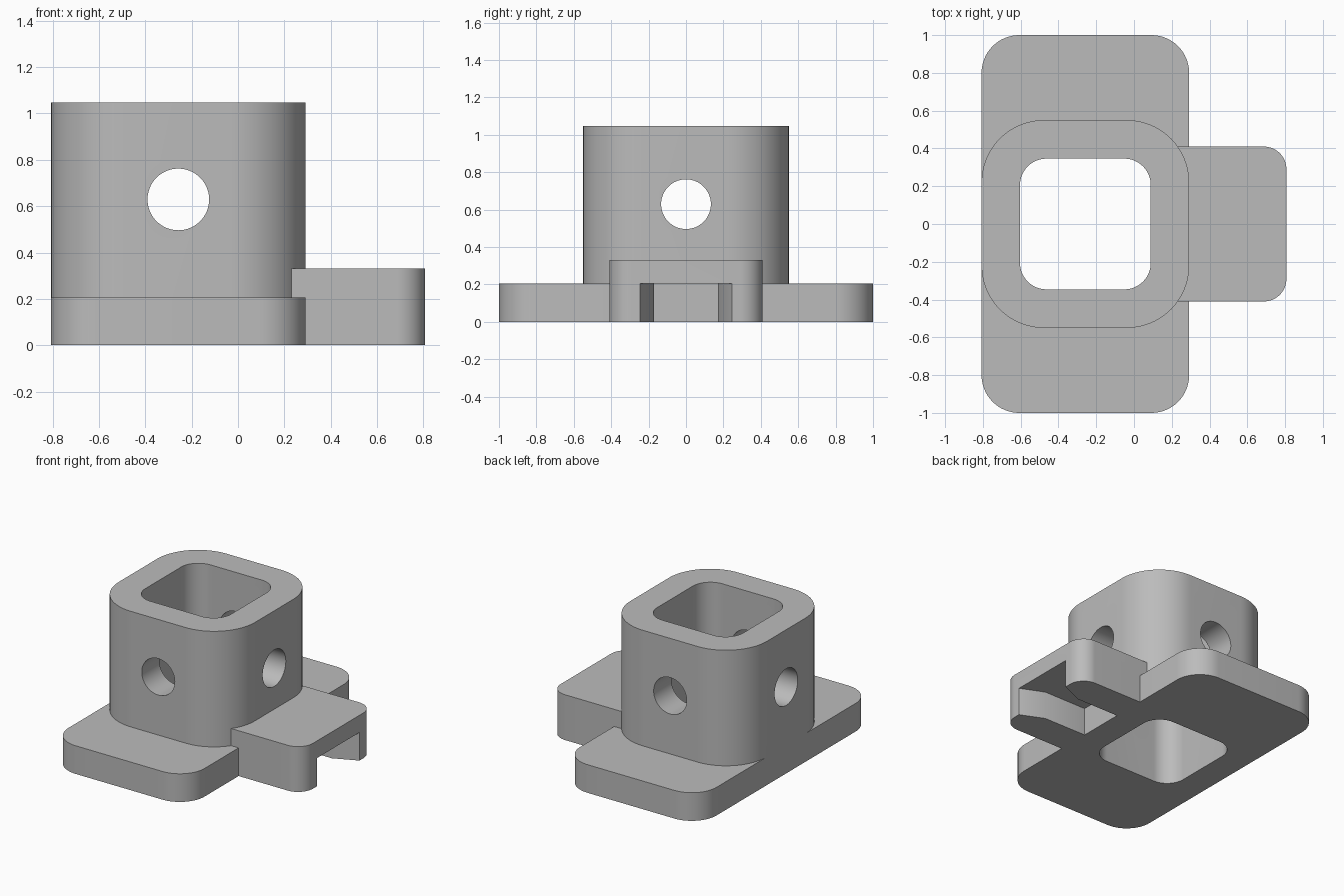
import bpy, bmesh, math

if "Cube" in bpy.data.objects:
    bpy.data.objects.remove(bpy.data.objects["Cube"])

grey = bpy.data.materials.new("plain_grey")
grey.diffuse_color = (0.5, 0.5, 0.5, 1)
grey.use_nodes = True
grey.node_tree.nodes["Principled BSDF"].inputs["Base Color"].default_value = grey.diffuse_color


def prism(name, outline, z0, z1):
    """Extrude a counter-clockwise outline from z0 to z1."""
    bm = bmesh.new()
    low = [bm.verts.new((x, y, z0)) for x, y in outline]
    high = [bm.verts.new((x, y, z1)) for x, y in outline]
    n = len(outline)
    bm.faces.new(low[::-1])
    bm.faces.new(high)
    for i in range(n):
        j = (i + 1) % n
        bm.faces.new((low[i], low[j], high[j], high[i]))
    mesh = bpy.data.meshes.new(name)
    bm.to_mesh(mesh)
    bm.free()
    mesh.materials.append(grey)
    ob = bpy.data.objects.new(name, mesh)
    bpy.context.collection.objects.link(ob)
    return ob


def rounded(x0, x1, hy, r_right, r_left, steps=16):
    """Rectangle outline, symmetric in y, with rounded corners."""
    pts = []
    corners = [(x1, hy, r_right, -1, -1), (x0, hy, r_left, 1, -1),
               (x0, -hy, r_left, 1, 1), (x1, -hy, r_right, -1, 1)]
    for k, (x, y, r, sx, sy) in enumerate(corners):
        if r == 0:
            pts.append((x, y))
            continue
        for i in range(steps + 1):
            a = math.pi / 2 * (k + i / steps)
            pts.append((x + sx * r + r * math.cos(a), y + sy * r + r * math.sin(a)))
    return pts


def boolean(target, tool, operation):
    mod = target.modifiers.new("bool", 'BOOLEAN')
    mod.operation = operation
    mod.solver = 'EXACT'
    mod.object = tool
    bpy.context.view_layer.objects.active = target
    bpy.ops.object.modifier_apply(modifier=mod.name)
    bpy.data.objects.remove(tool, do_unlink=True)


X0, X1, XE = -0.807, 0.292, 0.807     # plate left, plate right, tab end
CX = (X0 + X1) / 2                    # tower axis
PLATE_Z = 0.205

# Base plate, tower and side tab
body = prism("socket_bracket", rounded(X0, X1, 1.0, 0.2, 0.2), 0, PLATE_Z)
tower = prism("tower", rounded(X0, X1, 0.55, 0.33, 0.33, 24), 0.1, 1.047)
tab = prism("side_tab", rounded(0.15, XE, 0.41, 0.12, 0), 0, 0.33)

# Flared slot under the tab
slot = prism("slot_cutter", [(0.2, -0.17), (0.637, -0.17), (XE, -0.245), (0.9, -0.245),
                             (0.9, 0.245), (XE, 0.245), (0.637, 0.17), (0.2, 0.17)],
             -0.1, PLATE_Z)
boolean(tab, slot, 'DIFFERENCE')

boolean(body, tower, 'UNION')
boolean(body, tab, 'UNION')

# Square bore through tower and plate
bore = prism("bore_cutter", rounded(CX - 0.346, CX + 0.346, 0.346, 0.14, 0.14), -0.2, 1.3)
boolean(body, bore, 'DIFFERENCE')

# Round cross holes along x and y
for rot in ((math.pi / 2, 0, 0), (0, math.pi / 2, 0)):
    bpy.ops.mesh.primitive_cylinder_add(vertices=64, radius=0.133, depth=1.6,
                                        location=(CX, 0, 0.629), rotation=rot)
    pin = bpy.context.object
    pin.data.materials.append(grey)
    boolean(body, pin, 'DIFFERENCE')

# Smooth curved walls, keep the edges crisp
bpy.ops.object.select_all(action='DESELECT')
body.select_set(True)
bpy.context.view_layer.objects.active = body
bpy.ops.object.shade_smooth_by_angle(angle=math.radians(30))
